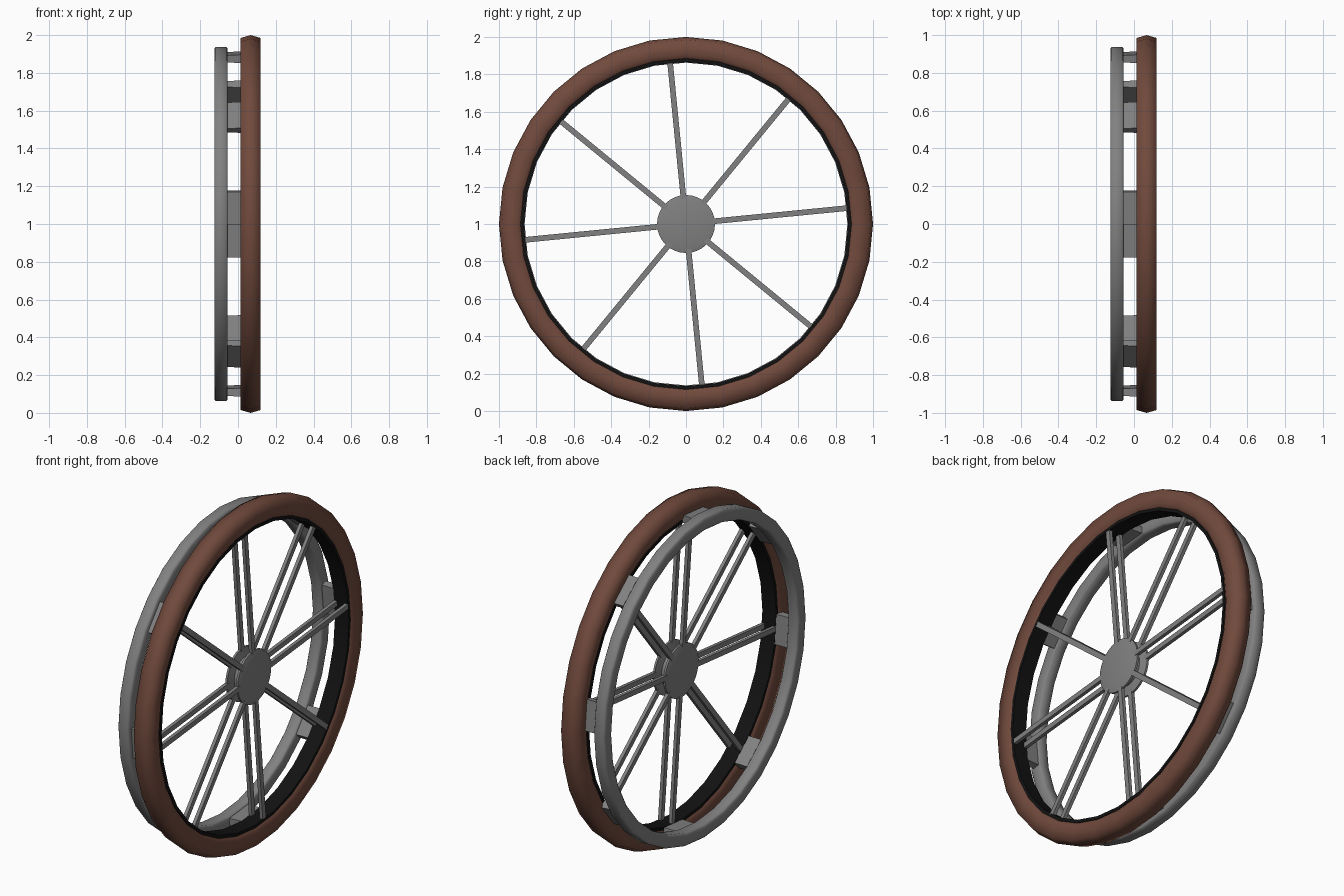
import bpy, bmesh, math
from mathutils import Matrix

if "Cube" in bpy.data.objects:
    bpy.data.objects.remove(bpy.data.objects["Cube"])

SEG = 32                    # sides around the wheel
STEP = 2 * math.pi / SEG
CX = 0.067                  # x of the tyre / hub mid plane


def material(name, rgb):
    m = bpy.data.materials.new(name)
    m.diffuse_color = (*rgb, 1)
    m.use_nodes = True
    m.node_tree.nodes["Principled BSDF"].inputs["Base Color"].default_value = m.diffuse_color
    return m


BROWN = material("brown_rubber", (0.165, 0.068, 0.046))
GREY = material("grey_metal", (0.22, 0.22, 0.22))
BLACK = material("black_rim", (0.006, 0.006, 0.006))


def finish(name, bm, mat, smooth=None):
    bmesh.ops.recalc_face_normals(bm, faces=bm.faces)
    me = bpy.data.meshes.new(name)
    bm.to_mesh(me)
    bm.free()
    me.materials.append(mat)
    ob = bpy.data.objects.new(name, me)
    ob.location.z = 1.0
    bpy.context.collection.objects.link(ob)
    if smooth:
        bpy.context.view_layer.objects.active = ob
        ob.select_set(True)
        bpy.ops.object.shade_smooth_by_angle(angle=math.radians(smooth))
        ob.select_set(False)
    return ob


def point(x, r, a):
    return (x, r * math.cos(a), r * math.sin(a))


def lathe(name, profile, mat, smooth=None, closed=True):
    """Spin an (x, radius) profile about the wheel axle."""
    bm = bmesh.new()
    rings = [[bm.verts.new(point(x, r, i * STEP)) for i in range(SEG)] for x, r in profile]
    pairs = list(zip(rings, rings[1:]))
    if closed:
        pairs.append((rings[-1], rings[0]))
    for a, b in pairs:
        for i in range(SEG):
            j = (i + 1) % SEG
            bm.faces.new((a[i], a[j], b[j], b[i]))
    if not closed:
        bm.faces.new(rings[0])
        bm.faces.new(rings[-1])
    return finish(name, bm, mat, smooth)


# tyre
lathe("tyre", [(CX, 1.0), (CX + .053, .985), (CX + .053, .905), (CX + .03, .868),
               (CX - .03, .868), (CX - .053, .905), (CX - .053, .985)], BROWN, 100)

# inner rim band
lathe("rim", [(CX - .045, .867), (CX + .045, .867), (CX + .045, .885), (CX - .045, .885)], BLACK, 40)

# hand rim ring
lathe("hand_rim", [(-.118, .937), (-.062, .937), (-.055, .928), (-.055, .872),
                   (-.062, .863), (-.118, .863), (-.125, .872), (-.125, .928)], GREY, 100)

# hub spool with two flanges
half = [(.049, .12), (.040, .155), (.028, .155), (.018, .105)]
lathe("hub", [(CX - x, r) for x, r in half] + [(CX + x, r) for x, r in reversed(half)],
      GREY, 30, closed=False)

# brackets joining the hand rim to the tyre, each one wheel segment long
bm = bmesh.new()
for k in range(8):
    a0 = k * math.pi / 4
    ends = []
    for x, r0, r1 in ((-.06, .872, .91), (.035, .868, .915)):
        ends.append([bm.verts.new(point(x, r, a)) for r, a in
                     ((r0, a0), (r1, a0), (r1, a0 + STEP), (r0, a0 + STEP))])
    bm.faces.new(ends[0])
    bm.faces.new(ends[1])
    for i in range(4):
        j = (i + 1) % 4
        bm.faces.new((ends[0][i], ends[0][j], ends[1][j], ends[1][i]))
finish("rim_brackets", bm, GREY)

# two layers of eight spokes
bm = bmesh.new()
for k in range(8):
    turn = Matrix.Rotation(k * math.pi / 4 + STEP / 2, 4, 'X')
    for dx in (-.035, .035):
        place = turn @ Matrix.Translation((CX + dx, .485, 0)) @ Matrix.Diagonal((.02, .77, .03, 1))
        bmesh.ops.create_cube(bm, size=1, matrix=place)
finish("spokes", bm, GREY)
